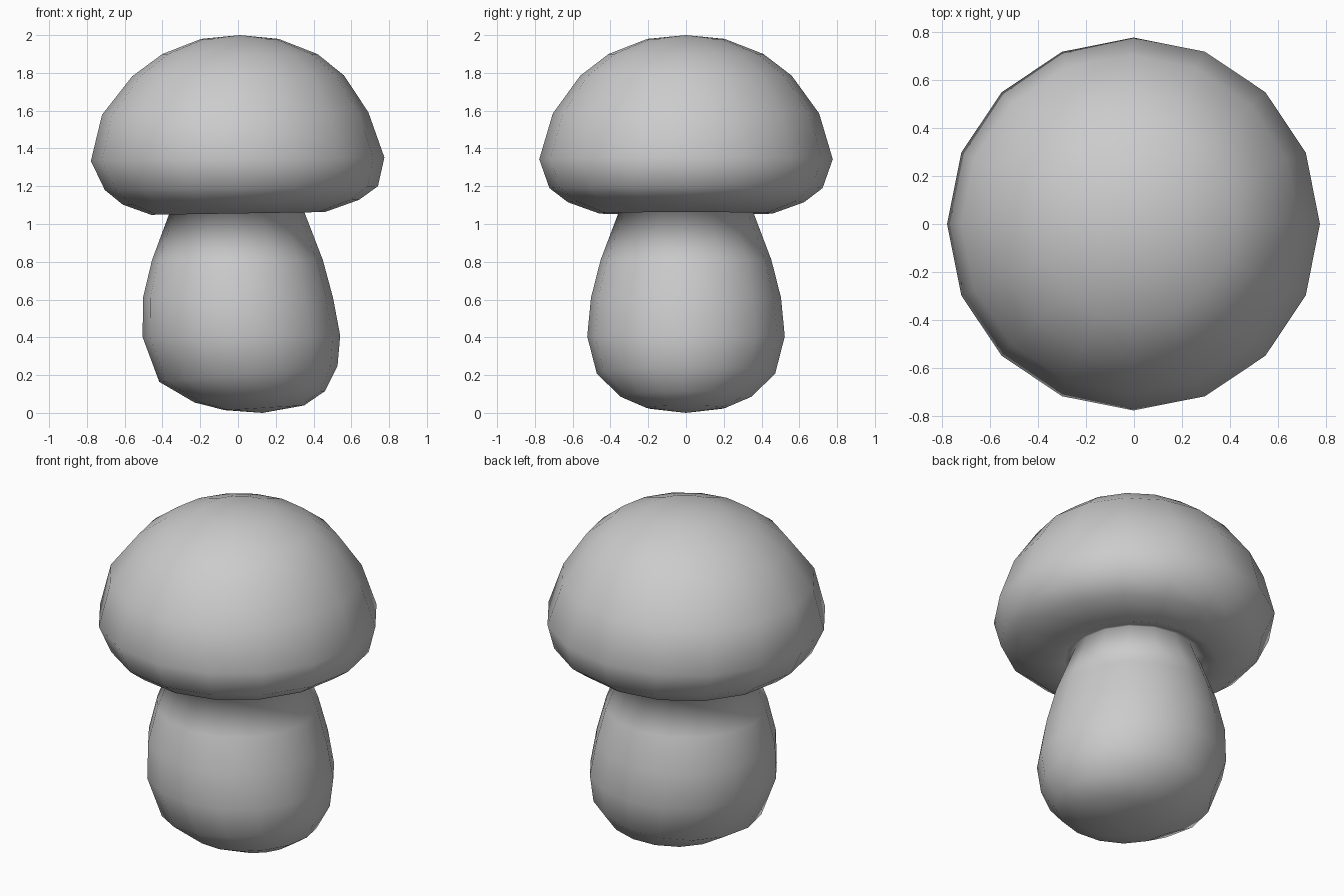
import bpy, bmesh, math

if "Cube" in bpy.data.objects:
    bpy.data.objects.remove(bpy.data.objects["Cube"])

SIDES = 16

# Rings from top to bottom: radius, height, centre x, tilt (rise per unit x)
CAP = [
    (0.205, 1.98, 0.01, 0.0), (0.41, 1.90, 0.01, 0.0),
    (0.56, 1.785, 0.0, 0.005), (0.705, 1.585, -0.015, 0.01),
    (0.777, 1.343, -0.002, 0.012), (0.723, 1.19, 0.018, 0.014),
    (0.625, 1.115, 0.015, 0.02), (0.46, 1.056, 0.0, 0.016),
    (0.39, 1.08, -0.005, 0.01),
]
STEM = [
    (0.342, 1.10, -0.005, 0.0), (0.452, 0.81, -0.003, 0.0),
    (0.503, 0.61, 0.0, 0.0), (0.523, 0.405, 0.018, 0.008),
    (0.472, 0.207, 0.055, 0.09), (0.345, 0.085, 0.115, 0.087),
    (0.21, 0.027, 0.14, 0.06),
]


def lathe(name, rings, top, bottom):
    """Skin a stack of tilted rings, closing both ends on a pole point."""
    bm = bmesh.new()
    loops = []
    for r, z, cx, tilt in rings:
        loop = []
        for i in range(SIDES):
            a = 2 * math.pi * i / SIDES
            x = r * math.cos(a)
            loop.append(bm.verts.new((cx + x, r * math.sin(a), z + tilt * x)))
        loops.append(loop)
    t, b = bm.verts.new(top), bm.verts.new(bottom)
    for i in range(SIDES):
        j = (i + 1) % SIDES
        bm.faces.new((t, loops[0][i], loops[0][j]))
        for u, v in zip(loops, loops[1:]):
            bm.faces.new((u[i], v[i], v[j], u[j]))
        bm.faces.new((b, loops[-1][j], loops[-1][i]))
    for f in bm.faces:
        f.smooth = True
    mesh = bpy.data.meshes.new(name)
    bm.to_mesh(mesh)
    bm.free()
    obj = bpy.data.objects.new(name, mesh)
    bpy.context.collection.objects.link(obj)
    return obj


# Domed cap flowing into a bulbous, slightly leaning stem
lathe("mushroom", CAP + STEM, (0.01, 0, 2.0), (0.13, 0, 0.0))
